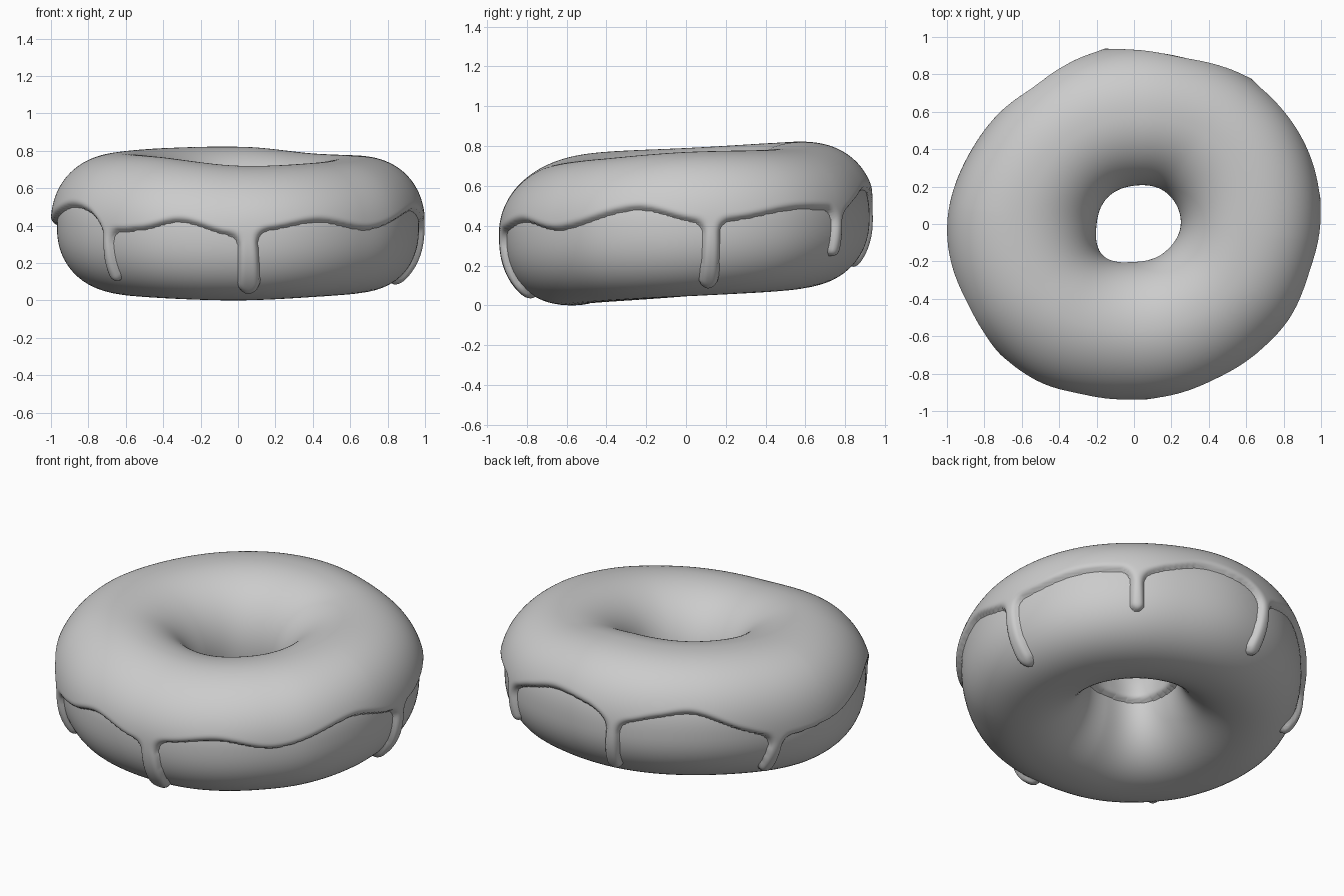
import bpy, bmesh, math

if "Cube" in bpy.data.objects:
    bpy.data.objects.remove(bpy.data.objects["Cube"])

T = 0.033  # icing thickness


def ring(table):
    """Smooth periodic interpolation of {degrees: value}."""
    pts = sorted(table.items())
    n = len(pts)

    def at(i):
        return pts[i % n][0] + 360 * (i // n), pts[i % n][1]

    def f(deg):
        deg = deg % 360
        if deg < pts[0][0]:
            deg += 360
        i = max(k for k in range(n) if pts[k][0] <= deg)
        (x0, y0), (x1, y1), (x2, y2), (x3, y3) = (at(i + k) for k in (-1, 0, 1, 2))
        h = x2 - x1
        m1, m2 = (y2 - y0) / (x2 - x0) * h, (y3 - y1) / (x3 - x1) * h
        u = (deg - x1) / h
        return ((2*u**3 - 3*u**2 + 1) * y1 + (u**3 - 2*u**2 + u) * m1
                + (3*u**2 - 2*u**3) * y2 + (u**3 - u**2) * m2)
    return f


# Outlines by azimuth (including icing)
outer = ring({0: 1.0, 30: 1.018, 50: 1.0, 70: .965, 90: .955, 110: .945, 130: .938,
              152: .95, 180: 1.0, 210: 1.01, 225: .998, 240: .985, 260: .95, 270: .94,
              290: .945, 315: .957, 330: .98, 345: .99})
inner = ring({0: .25, 45: .24, 90: .205, 135: .2, 180: .2, 225: .235, 270: .2, 315: .22})
crest = ring({0: .77, 50: .785, 85: .82, 130: .815, 180: .79, 225: .767, 270: .72, 315: .735})
base = ring({0: .045, 45: .07, 90: .095, 135: .09, 180: .045, 225: .015, 270: 0, 315: .02})
# Icing edge heights
hem = ring({3: .42, 15: .43, 32: .48, 46: .48, 52: .46, 62: .52, 75: .58, 90: .56,
            100: .5, 115: .55, 128: .57, 145: .46, 158: .39, 180: .41, 192: .46, 205: .5,
            216: .47, 225: .38, 238: .38, 251: .42, 268: .35, 282: .38, 298: .42,
            318: .38, 345: .48})
inner_hem = ring({0: .36, 60: .34, 120: .35, 180: .36, 225: .37, 290: .36})
# Drips: azimuth at top, at tip, tip height, half width
DRIPS = [(225, 223.5, .11, .034), (273, 274, .045, .058), (7.5, 7.5, .095, .046),
         (51, 51, .25, .037), (100, 98.5, .2, .042), (157.5, 155.5, .165, .042)]


def section(deg, t):
    """Point on the dough as radius and height."""
    ro, ri = outer(deg) - T, inner(deg) + T
    lo, hi = base(deg), crest(deg) - T
    c, s = math.cos(t), math.sin(t)
    n = 2.1
    if c > 0:
        # rounder at the upper front and the lower back
        front = max(0, math.cos(math.radians(deg - 265)))
        back = max(0, math.cos(math.radians(deg - 120)))
        n = 2.28 - .33 * front * max(0, s) ** .5 - .22 * back * max(0, -s) ** .5
    r = (ro + ri) / 2 + (ro - ri) / 2 * math.copysign(abs(c) ** (2 / n), c)
    z = (lo + hi) / 2 + (hi - lo) / 2 * math.copysign(abs(s) ** (2 / n), s)
    return r, z


def ring_mesh(nu, nv):
    bm = bmesh.new()
    rows, info = [], []
    for i in range(nu):
        deg = 360 * i / nu
        a = math.radians(deg)
        row = []
        for j in range(nv):
            t = 2 * math.pi * (j + .5) / nv
            r, z = section(deg, t)
            row.append(bm.verts.new((r * math.cos(a), r * math.sin(a), z)))
            info.append((deg, t, r, z))
        rows.append(row)
    for i in range(nu):
        p, q = rows[i], rows[(i + 1) % nu]
        for j in range(nv):
            k = (j + 1) % nv
            bm.faces.new((p[j], q[j], q[k], p[k]))
    bm.normal_update()
    bm.verts.index_update()
    return bm, info


def finish(name, bm, mat):
    me = bpy.data.meshes.new(name)
    bm.to_mesh(me)
    bm.free()
    for p in me.polygons:
        p.use_smooth = True
    me.materials.append(mat)
    ob = bpy.data.objects.new(name, me)
    bpy.context.collection.objects.link(ob)
    return ob


def icing_distance(deg, t, r, z, edge, edge_in):
    """Signed distance to the icing edge, negative inside."""
    if math.cos(t) < 0:
        return edge_in - z if math.sin(t) < .8 else -1
    d = edge - z
    if d < -.2:
        return d
    for top, tip, zb, w in DRIPS:
        if abs((deg - top + 180) % 360 - 180) > 15:
            continue
        zt, zl = edge + .05, zb + w
        h = min(1, max(0, (zt - z) / (zt - zl)))
        x = math.radians((deg - top - (tip - top) * h + 180) % 360 - 180) * r
        cap = math.hypot(x, z - (zt + (zl - zt) * h)) - w * (.8 + .2 * h)
        k = .07  # soft fillet between drip and edge
        m = max(k - abs(d - cap), 0) / k
        d = min(d, cap) - m * m * k / 4
    return d


grey = bpy.data.materials.new("plain grey")
grey.diffuse_color = (.6, .6, .6, 1)
grey.use_nodes = True
grey.node_tree.nodes["Principled BSDF"].inputs["Base Color"].default_value = grey.diffuse_color

# Dough
bm, _ = ring_mesh(192, 72)
finish("dough", bm, grey)

# Icing with drips
NU, NV = 600, 220
bm, info = ring_mesh(NU, NV)
edges = [(hem(360 * i / NU), inner_hem(360 * i / NU)) for i in range(NU)]
dist = [icing_distance(*p, *edges[i // NV]) for i, p in enumerate(info)]
bad = [f for f in bm.faces if all(dist[v.index] > .012 for v in f.verts)]
normals = [v.normal.copy() for v in bm.verts]
for v in bm.verts:
    d = dist[v.index]
    if d > 0:
        off = -min(d, .012)
    else:
        s = min(1, -d / T)
        off = T * math.sqrt(1 - (1 - s) ** 2)
    v.co += normals[v.index] * off
bmesh.ops.delete(bm, geom=bad, context='FACES')
finish("icing", bm, grey)
